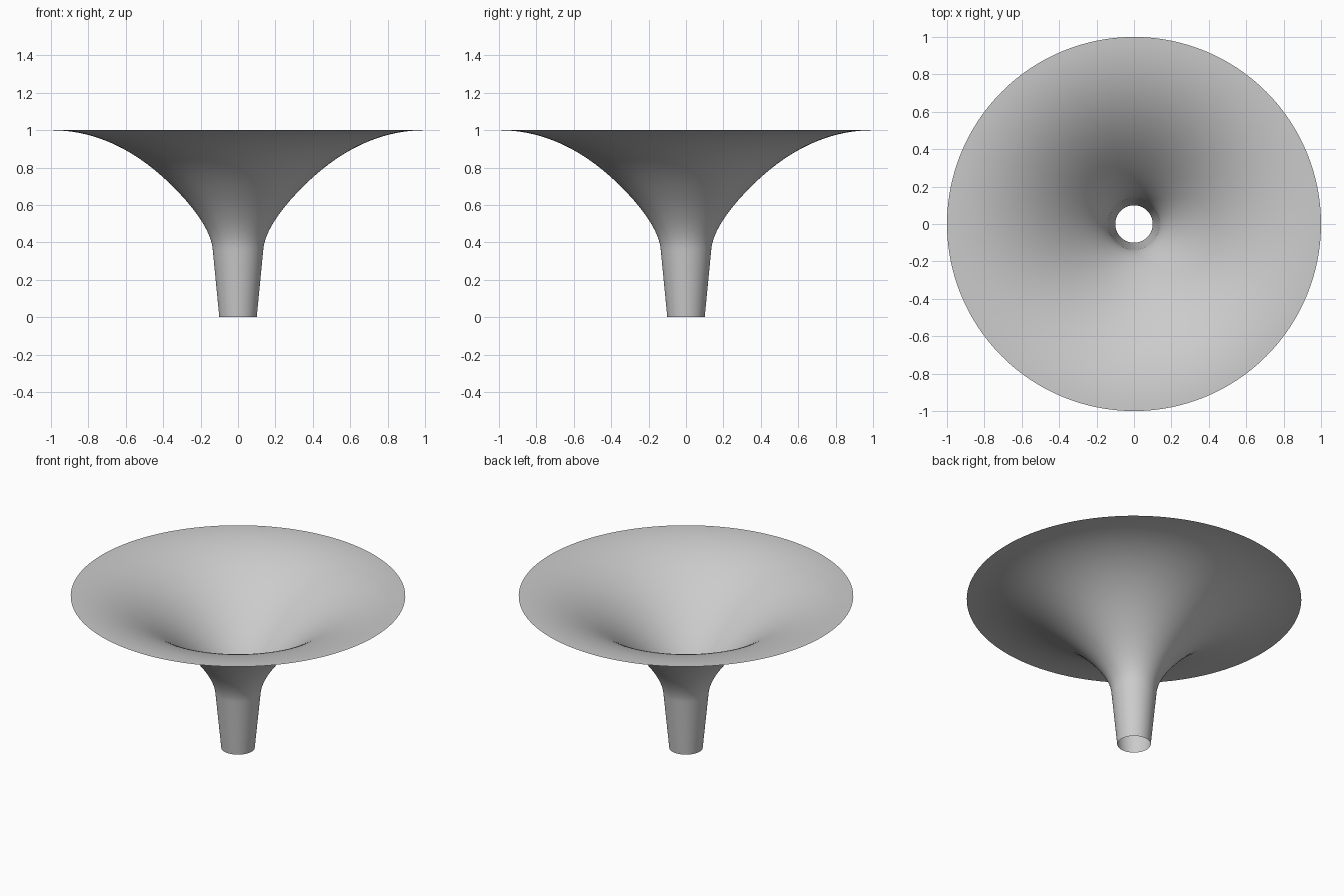
import bpy, bmesh, math
from mathutils import Vector

cube = bpy.data.objects.get("Cube")
if cube:
    bpy.data.objects.remove(cube, do_unlink=True)

SIDES = 128


def bend(a, b, c, steps):
    """Points (radius, height) along a quadratic curve, without its start."""
    a, b, c = Vector(a), Vector(b), Vector(c)
    ts = [i / steps for i in range(1, steps + 1)]
    return [a * (1 - t) ** 2 + b * 2 * t * (1 - t) + c * t * t for t in ts]


# Profile: tapered spout, tight bend at the throat, wide flare to a flat rim
spout, throat_top, flare_start, rim = (0.1, 0), (0.135, 0.36), (0.32, 0.67), (1, 1)
profile = [Vector(spout).lerp(Vector(throat_top), i / 6) for i in range(7)]
profile += bend(throat_top, (0.145, 0.486), flare_start, 16)
profile += bend(flare_start, (0.634, 1), rim, 24)

# Spin the profile into an open, thin-walled funnel
bm = bmesh.new()
verts = [bm.verts.new((r, 0, z)) for r, z in profile]
edges = [bm.edges.new(pair) for pair in zip(verts, verts[1:])]
bmesh.ops.spin(bm, geom=verts + edges, cent=(0, 0, 0), axis=(0, 0, 1),
               angle=math.tau, steps=SIDES, use_merge=True)
bmesh.ops.remove_doubles(bm, verts=bm.verts, dist=0.0001)

# Face the surface outward
bm.normal_update()
if sum(f.normal.dot(f.calc_center_median() * Vector((1, 1, 0))) for f in bm.faces) < 0:
    bmesh.ops.reverse_faces(bm, faces=bm.faces)
for face in bm.faces:
    face.smooth = True

mesh = bpy.data.meshes.new("flared_funnel")
bm.to_mesh(mesh)
bm.free()
funnel = bpy.data.objects.new("flared_funnel", mesh)
bpy.context.collection.objects.link(funnel)

# Plain grey finish
grey = bpy.data.materials.new("light_grey")
grey.use_nodes = True
colour = (0.6, 0.6, 0.6, 1)
grey.diffuse_color = colour
grey.node_tree.nodes["Principled BSDF"].inputs["Base Color"].default_value = colour
mesh.materials.append(grey)
